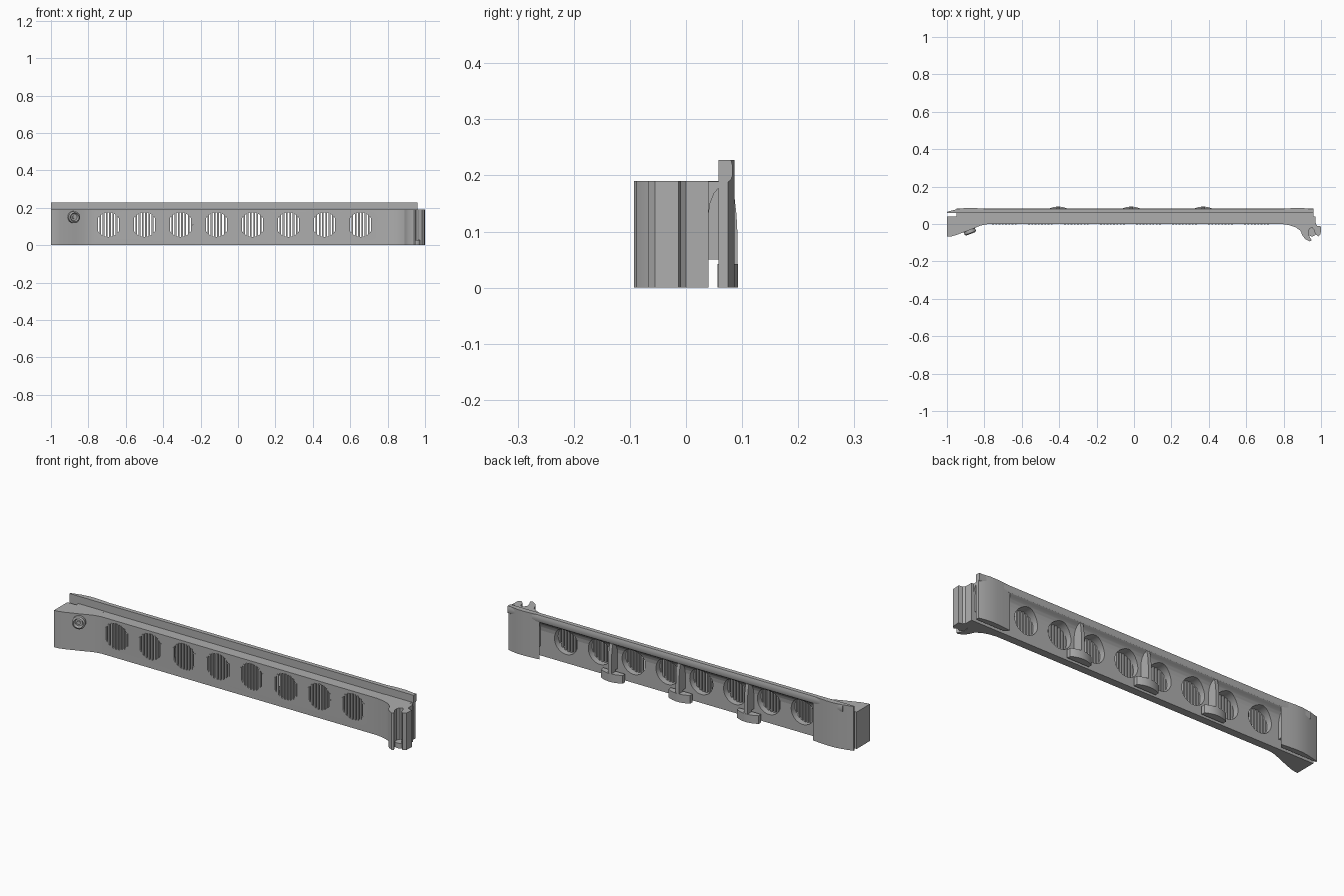
import bpy, bmesh, math
from mathutils import Matrix, Vector

if "Cube" in bpy.data.objects:
    bpy.data.objects.remove(bpy.data.objects["Cube"])

grey = bpy.data.materials.new("plain grey")
grey.use_nodes = True
colour = (0.42, 0.42, 0.42, 1)
grey.diffuse_color = colour
grey.node_tree.nodes["Principled BSDF"].inputs["Base Color"].default_value = colour


def finish(name, bm):
    bmesh.ops.recalc_face_normals(bm, faces=bm.faces)
    mesh = bpy.data.meshes.new(name)
    bm.to_mesh(mesh)
    bm.free()
    mesh.materials.append(grey)
    ob = bpy.data.objects.new(name, mesh)
    bpy.context.collection.objects.link(ob)
    return ob


def smooth(ob):
    bpy.ops.object.select_all(action='DESELECT')
    ob.select_set(True)
    bpy.context.view_layer.objects.active = ob
    bpy.ops.object.shade_smooth_by_angle(angle=math.radians(30))


def extrude(name, points, low, high, axis='z'):
    """Extrude an xy outline along z, or a yz outline along x."""
    bm = bmesh.new()
    place = (lambda a, b: (a, b, low)) if axis == 'z' else (lambda a, b: (low, a, b))
    step = (0, 0, high - low) if axis == 'z' else (high - low, 0, 0)
    face = bm.faces.new([bm.verts.new(place(a, b)) for a, b in points])
    grown = bmesh.ops.extrude_face_region(bm, geom=[face])
    verts = [v for v in grown["geom"] if isinstance(v, bmesh.types.BMVert)]
    bmesh.ops.translate(bm, verts=verts, vec=step)
    return finish(name, bm)


def box(bm, x, y, z):
    size = Matrix.Diagonal((x[1] - x[0], y[1] - y[0], z[1] - z[0], 1))
    mid = Matrix.Translation((sum(x) / 2, sum(y) / 2, sum(z) / 2))
    bmesh.ops.create_cube(bm, size=1, matrix=mid @ size)


def cylinder(bm, centre, direction, radius, depth, sides=32):
    turn = Vector(direction).to_track_quat('Z', 'Y').to_matrix().to_4x4()
    bmesh.ops.create_cone(bm, cap_ends=True, segments=sides, radius1=radius,
                          radius2=radius, depth=depth,
                          matrix=Matrix.Translation(centre) @ turn)


def cut(ob, cutter):
    mod = ob.modifiers.new("cut", 'BOOLEAN')
    mod.operation = 'DIFFERENCE'
    mod.solver = 'EXACT'
    mod.object = cutter
    bpy.context.view_layer.objects.active = ob
    bpy.ops.object.modifier_apply(modifier=mod.name)


TOP, RAIL_TOP, BACK = 0.19, 0.228, 0.04
vents = [-0.693 + 0.1926 * i for i in range(8)]
VENT_Z, VENT_R = 0.11, 0.066

# Front panel with a flared left-hand wedge and a forked clip
outline = [(-1, BACK), (-1, -0.068), (-0.98, -0.067), (-0.95, -0.059),
           (-0.87, -0.029), (-0.82, -0.008), (-0.78, 0), (0.79, 0),
           (0.83, -0.006), (0.865, -0.018), (0.89, -0.036), (0.9, -0.06),
           (0.915, -0.08), (0.94, -0.093), (0.95, -0.088), (0.935, -0.06),
           (0.932, -0.04), (0.94, -0.024), (0.953, -0.02), (0.962, -0.03),
           (0.968, -0.052), (0.985, -0.067), (0.998, -0.055), (1, -0.013),
           (0.98, -0.01), (0.972, 0.0), (0.97, BACK)]
panel = extrude("front_panel", outline, 0, TOP)

# Top rail with a curved gusset under it
rail_profile = [(0.02, TOP - 0.001), (0.02, 0.13), (BACK, 0.13), (0.043, 0.15),
                (0.05, 0.168), (0.06, 0.18), (0.072, 0.186), (0.08, 0.192),
                (0.083, 0.2), (0.083, 0.218), (0.08, RAIL_TOP),
                (0.058, RAIL_TOP), (0.058, TOP - 0.001)]
rail = extrude("top_rail", rail_profile, -0.95, 0.96, 'x')

# Round vent openings
bm = bmesh.new()
for x in vents:
    cylinder(bm, (x, 0.02, VENT_Z), (0, 1, 0), VENT_R, 0.2, 40)
cutter = finish("vent_cutter", bm)
cutter.hide_render = True
for ob in (panel, rail):
    cut(ob, cutter)
    smooth(ob)
bpy.data.objects.remove(cutter)

# Vertical grille bars in each vent
bm = bmesh.new()
for x in vents:
    for k in range(8):
        offset = (k - 3.5) * 0.0175
        half = math.sqrt(VENT_R ** 2 - (abs(offset) - 0.004) ** 2)
        box(bm, (x + offset - 0.0045, x + offset + 0.0045), (-0.002, 0.01),
            (VENT_Z - half, VENT_Z + half))
finish("vent_grilles", bm)

# Bulged back pads and the blocks joining them to the panel
pad = [(0.8, 0.058), (0.78, 0.079), (0.82, 0.083), (0.86, 0.086), (0.9, 0.086),
       (0.94, 0.08), (0.97, 0.073), (1, 0.065), (1, 0.058)]
for side, name in ((-1, "right"), (1, "left")):
    end = 1 if side < 0 else 0.96
    points = [(side * min(x, end), y) for x, y in pad]
    if side > 0:
        points = points[:6] + [(end, 0.075), (end, 0.058)]
    smooth(extrude(name + "_back_pad", points, 0, RAIL_TOP))
    bm = bmesh.new()
    box(bm, sorted((side * 0.8, side * 0.95)), (0.03, 0.06), (0.05, TOP))
    finish(name + "_pad_block", bm)

# Three rear hooks: a thin curved rib on a rounded foot
rib = [(0.03, 0.05), (0.058, 0.05), (0.058, 0), (0.092, 0), (0.092, 0.09),
       (0.09, 0.13), (0.086, 0.165), (0.08, TOP), (0.03, TOP - 0.002)]
for i, x in enumerate((-0.405, -0.015, 0.37)):
    smooth(extrude(f"hook_rib_{i + 1}", rib, x - 0.009, x + 0.009, 'x'))
    arc = [(x + 0.062 * t / 6, 0.093 - 0.017 * (t / 6) ** 2) for t in range(-6, 7)]
    foot = [(x - 0.062, 0.056)] + arc + [(x + 0.062, 0.056)]
    smooth(extrude(f"hook_foot_{i + 1}", foot, 0, 0.042))

# Ringed screw head on the wedge, with a hexagonal socket
normal = Vector((0.35, -0.94, 0)).normalized()
spot = Vector((-0.88, -0.034, 0.15))
bm = bmesh.new()
cylinder(bm, spot, normal, 0.032, 0.03)
front = max(bm.faces, key=lambda f: f.calc_center_median().dot(normal))
bmesh.ops.inset_region(bm, faces=[front], thickness=0.008, depth=0.005)
bmesh.ops.inset_region(bm, faces=[front], thickness=0.006)
bmesh.ops.translate(bm, verts=front.verts, vec=normal * -0.012)
smooth(finish("screw_head", bm))
bm = bmesh.new()
cylinder(bm, spot + normal * 0.011, normal, 0.01, 0.008, 6)
finish("screw_socket", bm)

# Small round stop at the bottom of the clip
bm = bmesh.new()
cylinder(bm, (0.952, -0.042, 0.015), (0, 0, 1), 0.024, 0.026)
smooth(finish("clip_stop", bm))
